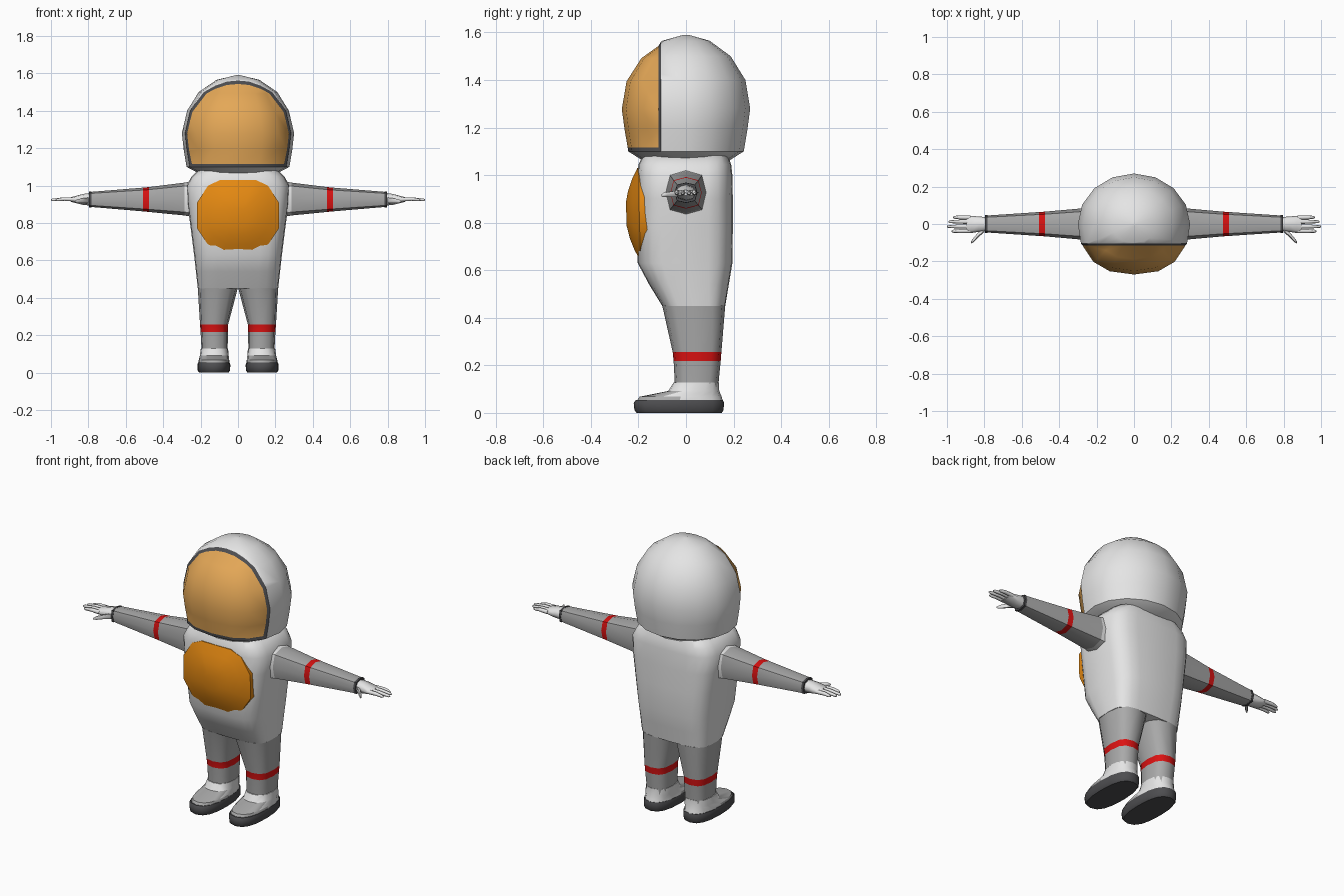
import bpy, bmesh, math
from mathutils import Vector

if "Cube" in bpy.data.objects:
    bpy.data.objects.remove(bpy.data.objects["Cube"])


def material(name, rgb):
    m = bpy.data.materials.new(name)
    m.diffuse_color = (*rgb, 1)
    m.use_nodes = True
    m.node_tree.nodes["Principled BSDF"].inputs["Base Color"].default_value = m.diffuse_color
    return m


WHITE = material("white suit", (0.78, 0.78, 0.78))
GREY = material("grey fabric", (0.40, 0.40, 0.40))
RED = material("red band", (0.72, 0.006, 0.006))
DARK = material("dark rubber", (0.075, 0.075, 0.08))
ORANGE = material("orange panel", (0.78, 0.25, 0.006))
GOLD = material("gold visor", (0.78, 0.39, 0.095))


def finish(bm, name, mats, rule=None, mirror=False, angle=40):
    """Turn a bmesh into a shaded object; rule picks a material from a face centre."""
    bmesh.ops.recalc_face_normals(bm, faces=bm.faces)
    if rule:
        for f in bm.faces:
            f.material_index = rule(f.calc_center_median())
    mesh = bpy.data.meshes.new(name)
    bm.to_mesh(mesh)
    bm.free()
    for m in mats:
        mesh.materials.append(m)
    ob = bpy.data.objects.new(name, mesh)
    bpy.context.collection.objects.link(ob)
    bpy.ops.object.select_all(action='DESELECT')
    ob.select_set(True)
    bpy.context.view_layer.objects.active = ob
    bpy.ops.object.shade_smooth_by_angle(angle=math.radians(angle))
    if mirror:
        mod = ob.modifiers.new("mirror", 'MIRROR')
        mod.use_mirror_merge = False
    return ob


def loft(rings, n=16, e=2.0, e_front=None, axis='z'):
    """Skin superellipse rings (position, u0, u1, v0, v1) along the z or x axis.
    For z: u is x and v is y. For x: u is y and v is z."""
    bm = bmesh.new()
    rows = []
    for p, u0, u1, v0, v1 in rings:
        row = []
        for i in range(n):
            a = 2 * math.pi * i / n
            c, s = round(math.cos(a), 6), round(math.sin(a), 6)
            k = 2 / (e_front if e_front and s < 0 else e)
            u = (u0 + u1) / 2 + (u1 - u0) / 2 * math.copysign(abs(c) ** k, c)
            v = (v0 + v1) / 2 + (v1 - v0) / 2 * math.copysign(abs(s) ** k, s)
            row.append(bm.verts.new((u, v, p) if axis == 'z' else (p, u, v)))
        rows.append(row)
    for a, b in zip(rows, rows[1:]):
        for i in range(n):
            j = (i + 1) % n
            bm.faces.new((a[i], a[j], b[j], b[i]))
    bm.faces.new(rows[0][::-1])
    bm.faces.new(rows[-1])
    return bm


# Helmet: one dome, cut into shell, dark rim and gold visor
dome = [(1.06, .20, .18), (1.10, .275, .243), (1.19, .29, .258), (1.28, .30, .27),
        (1.40, .272, .25), (1.50, .21, .188), (1.565, .115, .10), (1.59, .012, .012)]
bm = loft([(z, -x, x, -y, y) for z, x, y in dome], 16, 2.0, 2.4)
for co, no in (((0, -.105, 0), (0, 1, 0)), ((0, -.116, 0), (0, 1, 0)), ((0, 0, 1.114), (0, 0, 1))):
    bmesh.ops.bisect_plane(bm, geom=bm.verts[:] + bm.edges[:] + bm.faces[:],
                           plane_co=co, plane_no=no, dist=1e-5)
for v in bm.verts:  # the visor sits slightly inside the shell opening
    if v.co.y < -.11 and v.co.z > 1.105:
        v.co.x *= .965
        v.co.z = 1.2 + (v.co.z - 1.2) * .972


def helmet_rule(c):
    if c.y > -.105 or c.z < 1.1005:
        return 0
    return 1 if c.y > -.116 or c.z < 1.117 else 2


finish(bm, "helmet", [WHITE, DARK, GOLD], helmet_rule, angle=35)

# Torso: rounded box that narrows to the hips
torso = [(.45, .215, -.10, .165), (.54, .225, -.155, .18), (.63, .235, -.203, .195),
         (.78, .254, -.205, .197), (.90, .27, -.205, .197), (1.0, .275, -.205, .195),
         (1.045, .25, -.20, .19), (1.085, .21, -.18, .175)]
finish(loft([(z, -x, x, f, b) for z, x, f, b in torso], 24, 3.8), "torso", [WHITE], angle=50)

# Belly panel: bulging ten-sided plate with a short skirt
outline = [(.095, 1.03), (.16, 1.0), (.218, .91), (.218, .77), (.165, .69), (.085, .635)]
outline += [(-x, z) for x, z in reversed(outline)]
bm = bmesh.new()


def belly_row(scale, back=0):
    row = []
    for x, z in outline:
        x, z = x * scale, .835 + (z - .835) * scale
        y = -.255 + 1.1 * x * x + 1.25 * (z - .85) ** 2 + back
        row.append(bm.verts.new((x, y, z)))
    return row


rows = [belly_row(1, .05), belly_row(1), belly_row(.75), belly_row(.5), belly_row(.25)]
for a, b in zip(rows, rows[1:]):
    for i in range(len(a)):
        j = (i + 1) % len(a)
        bm.faces.new((a[i], a[j], b[j], b[i]))
bm.faces.new(rows[-1])
finish(bm, "belly_panel", [ORANGE])

# Legs with a red band
leg = [(.08, .058, .193, -.045, .135), (.14, .055, .196, -.048, .138),
       (.218, .054, .20, -.052, .146), (.256, .053, .203, -.056, .149),
       (.452, .001, .215, -.10, .165)]
finish(loft(leg, 12, 2.7), "legs", [GREY, RED],
       lambda c: 1 if .22 < c.z < .255 else 0, mirror=True, angle=50)

# Boots: white ankle, grey toe, dark sole
boot = [(.05, .045, .212, -.208, .155), (.068, .047, .21, -.195, .15),
        (.092, .05, .204, -.075, .14), (.128, .053, .199, -.052, .138)]
finish(loft(boot, 16, 2.4), "boot_uppers", [WHITE, GREY],
       lambda c: 1 if c.y < -.05 and c.z < .09 else 0, mirror=True)
sole = [(0, .05, .208, -.208, .15), (.012, .042, .216, -.217, .158),
        (.042, .041, .217, -.22, .16), (.055, .045, .213, -.21, .155)]
finish(loft(sole, 16, 2.5), "soles", [DARK], mirror=True, angle=50)

# Arms with a red band
arm = [(.20, -.09, .09, .825, 1.03), (.285, -.083, .083, .84, 1.016),
       (.476, -.066, .066, .859, .992), (.508, -.064, .064, .862, .989),
       (.79, -.045, .045, .886, .966)]


def arm_rule(c):
    return 0 if c.x < .27 else 2 if .476 < c.x < .508 else 1


finish(loft(arm, 8, 3.0, axis='x'), "arms", [WHITE, GREY, RED], arm_rule, mirror=True, angle=50)
cuff = [(.784, -.048, .048, .883, .969), (.797, -.047, .047, .884, .968)]
finish(loft(cuff, 8, 3.0, axis='x'), "cuffs", [DARK], mirror=True)

# Hands: palm, four fingers and a thumb
palm = [(.79, -.037, .037, .893, .96), (.83, -.042, .04, .897, .955),
        (.87, -.048, .044, .907, .944), (.895, -.046, .042, .914, .937)]
finish(loft(palm, 8, 2.6, axis='x'), "palms", [WHITE], mirror=True, angle=60)


def digit(name, path):
    """Tapered six-sided finger through (x, y, z, radius) points."""
    rings = [(x, y - r, y + r, z - r, z + r) for x, y, z, r in path]
    finish(loft(rings, 6, axis='x'), name, [WHITE], mirror=True, angle=65)


for name, y, tip in (("index_fingers", -.037, .975), ("middle_fingers", -.013, 1.0),
                     ("ring_fingers", .012, .992), ("little_fingers", .034, .968)):
    digit(name, [(.875, y, .926, .012), (.93, y * 1.03, .928, .0105),
                 (tip - .01, y * 1.05, .924, .008), (tip, y * 1.05, .923, .004)])
digit("thumbs", [(.80, -.028, .922, .016), (.83, -.055, .92, .014),
                 (.86, -.088, .917, .011), (.872, -.10, .915, .005)])
